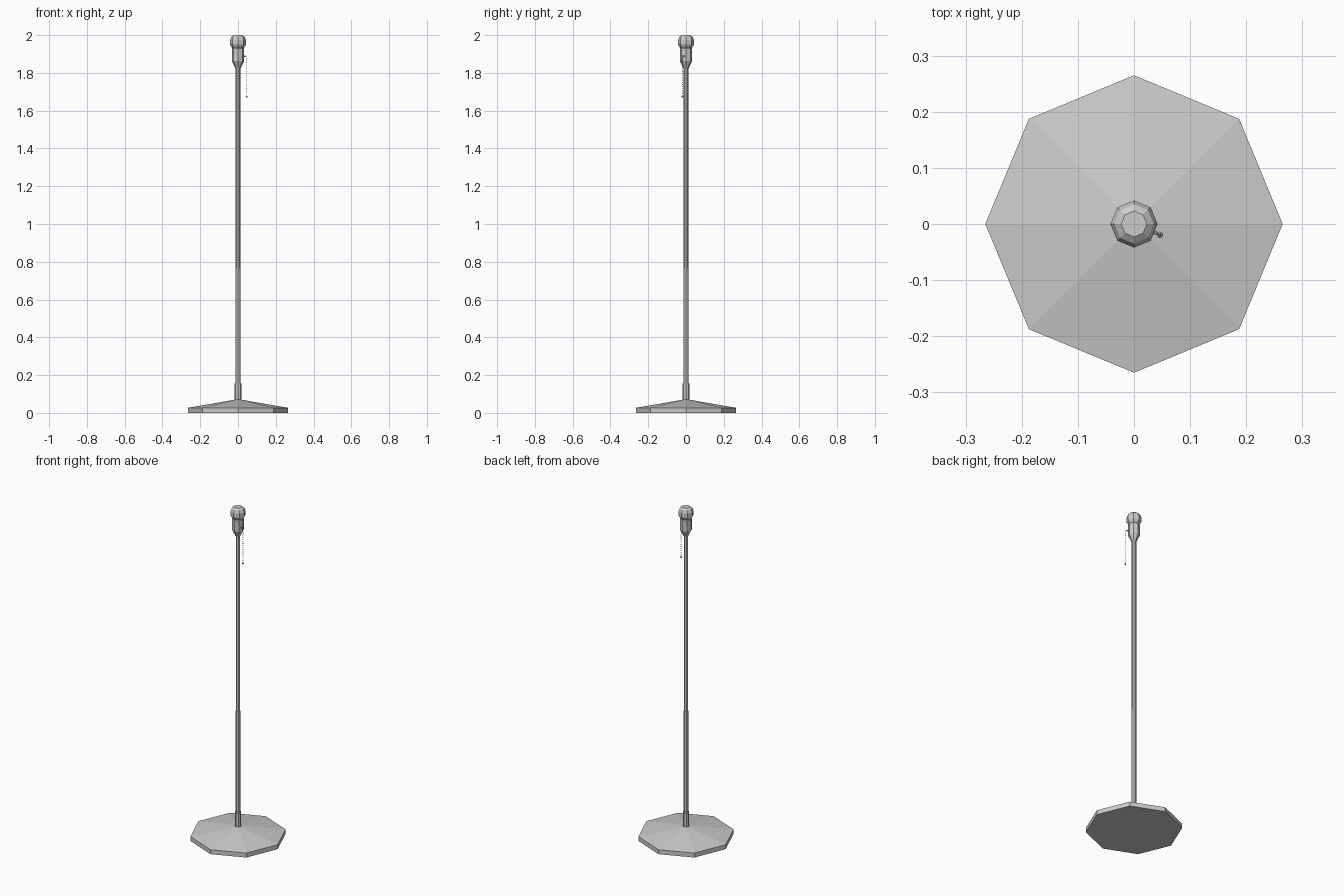
import bpy, bmesh
from math import cos, sin, pi, radians
from mathutils import Vector, Matrix

if "Cube" in bpy.data.objects:
    bpy.data.objects.remove(bpy.data.objects["Cube"])

SIDES = 8


def lathe(name, profile, sides=SIDES):
    """Flat-sided turned part from (radius, height) pairs, capped at both ends."""
    bm = bmesh.new()
    rings = [[bm.verts.new((r * cos(2 * pi * i / sides), r * sin(2 * pi * i / sides), z))
              for i in range(sides)] for r, z in profile]
    for a, b in zip(rings, rings[1:]):
        for i in range(sides):
            j = (i + 1) % sides
            bm.faces.new((a[i], a[j], b[j], b[i]))
    bm.faces.new(rings[0][::-1])
    bm.faces.new(rings[-1])
    return finish(name, bm)


def finish(name, bm):
    mesh = bpy.data.meshes.new(name)
    bm.to_mesh(mesh)
    bm.free()
    obj = bpy.data.objects.new(name, mesh)
    bpy.context.collection.objects.link(obj)
    return obj


# Weighted foot, collar and two-piece pole
lathe("base", [(0.265, 0), (0.265, 0.027), (0.016, 0.07)])
lathe("pole_collar", [(0.018, 0.06), (0.018, 0.155)])
lathe("lower_pole", [(0.0135, 0.06), (0.0135, 0.765)])
lathe("upper_pole", [(0.0125, 0.765), (0.0125, 1.84)])

# Bulb holder and bulb
lathe("socket", [(0.014, 1.825), (0.033, 1.862), (0.033, 1.928), (0.029, 1.932)])
lathe("bulb", [(0.025, 1.925), (0.034, 1.936), (0.042, 1.95),
               (0.042, 1.975), (0.035, 1.991), (0.023, 2.0)])

# Pull switch stem, leaving the middle of a socket face
out = Vector((cos(radians(-22.5)), sin(radians(-22.5)), 0))
bm = bmesh.new()
turn = out.to_track_quat('Z', 'Y').to_matrix().to_4x4()
bmesh.ops.create_cone(bm, cap_ends=True, segments=8, radius1=0.005, radius2=0.003,
                      depth=0.014,
                      matrix=Matrix.Translation(out * 0.036 + Vector((0, 0, 1.888))) @ turn)
finish("switch_stem", bm)

# Beaded pull chain: bends over the stem, then hangs straight to an end bead
points = [out * 0.045 + Vector((0, 0, 1.886))]
points += [out * 0.050 + Vector((0, 0, 1.877 - 0.0115 * i)) for i in range(18)]
bm = bmesh.new()
for p in points:
    bmesh.ops.create_icosphere(bm, subdivisions=1, radius=0.0028, matrix=Matrix.Translation(p))
finish("pull_chain", bm)

bm = bmesh.new()
bmesh.ops.create_icosphere(bm, subdivisions=2, radius=0.0055,
                           matrix=Matrix.Translation(out * 0.050 + Vector((0, 0, 1.674))))
finish("chain_end", bm)
